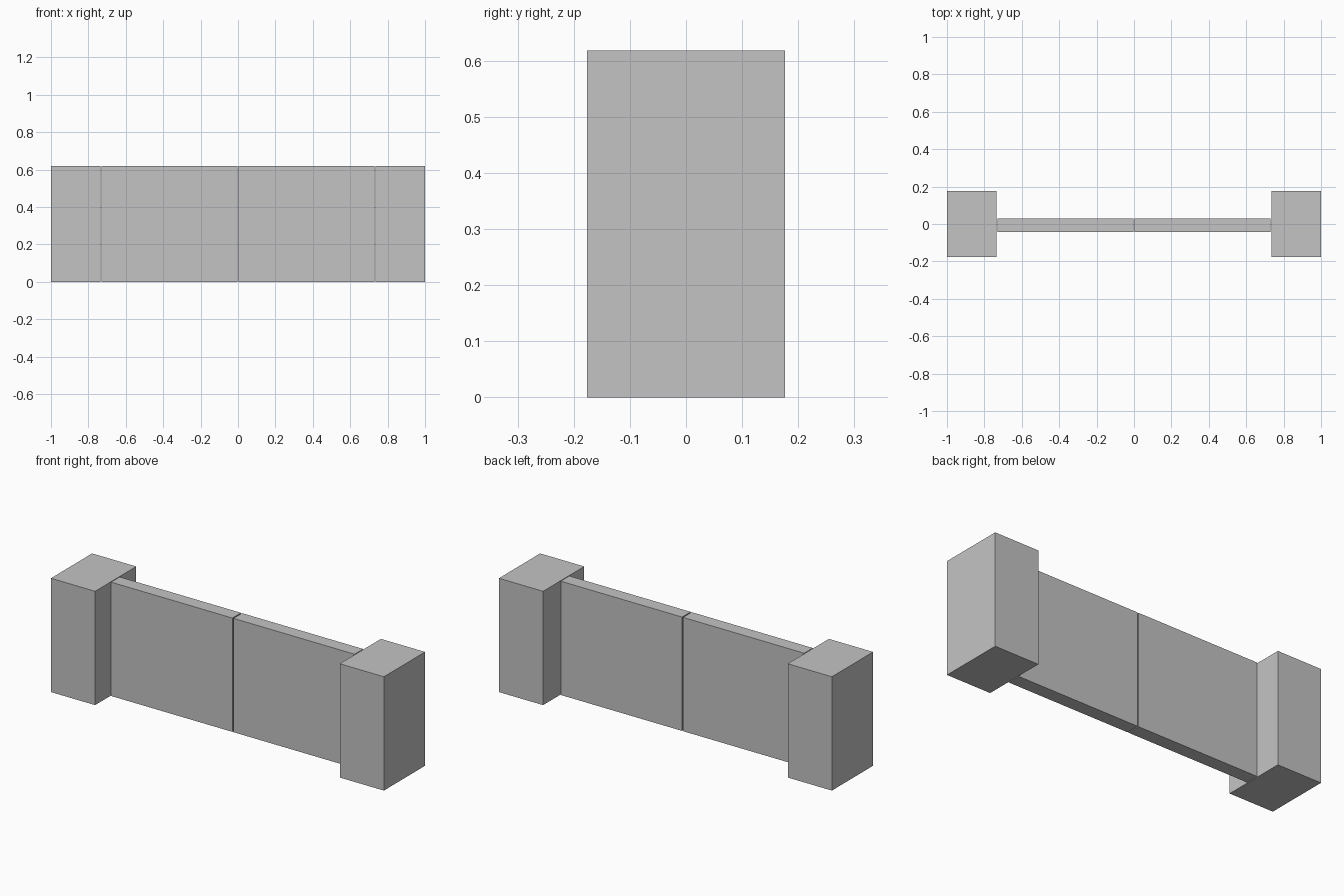
import bpy

if "Cube" in bpy.data.objects:
    bpy.data.objects.remove(bpy.data.objects["Cube"])

HEIGHT = 0.618

grey = bpy.data.materials.new("plain grey")
grey.diffuse_color = (0.55, 0.55, 0.55, 1.0)
grey.use_nodes = True
grey.node_tree.nodes["Principled BSDF"].inputs["Base Color"].default_value = grey.diffuse_color


def box(name, x0, x1, y0, y1, z0, z1):
    """Axis-aligned box between two corners."""
    bpy.ops.mesh.primitive_cube_add(
        size=1, location=((x0 + x1) / 2, (y0 + y1) / 2, (z0 + z1) / 2))
    obj = bpy.context.object
    obj.name = name
    obj.scale = (x1 - x0, y1 - y0, z1 - z0)
    bpy.ops.object.transform_apply(location=False, rotation=False, scale=True)
    obj.data.materials.append(grey)
    return obj


for side, s in (("left", -1), ("right", 1)):
    # Thick end post
    x0, x1 = sorted((s * 0.735, s * 1.0))
    box(side + "_post", x0, x1, -0.1765, 0.1765, 0, HEIGHT)
    # Thin gate panel, set slightly forward, with narrow gaps at both ends
    x0, x1 = sorted((s * 0.003, s * 0.731))
    box(side + "_gate_panel", x0, x1, -0.044, 0.03, 0, HEIGHT)
